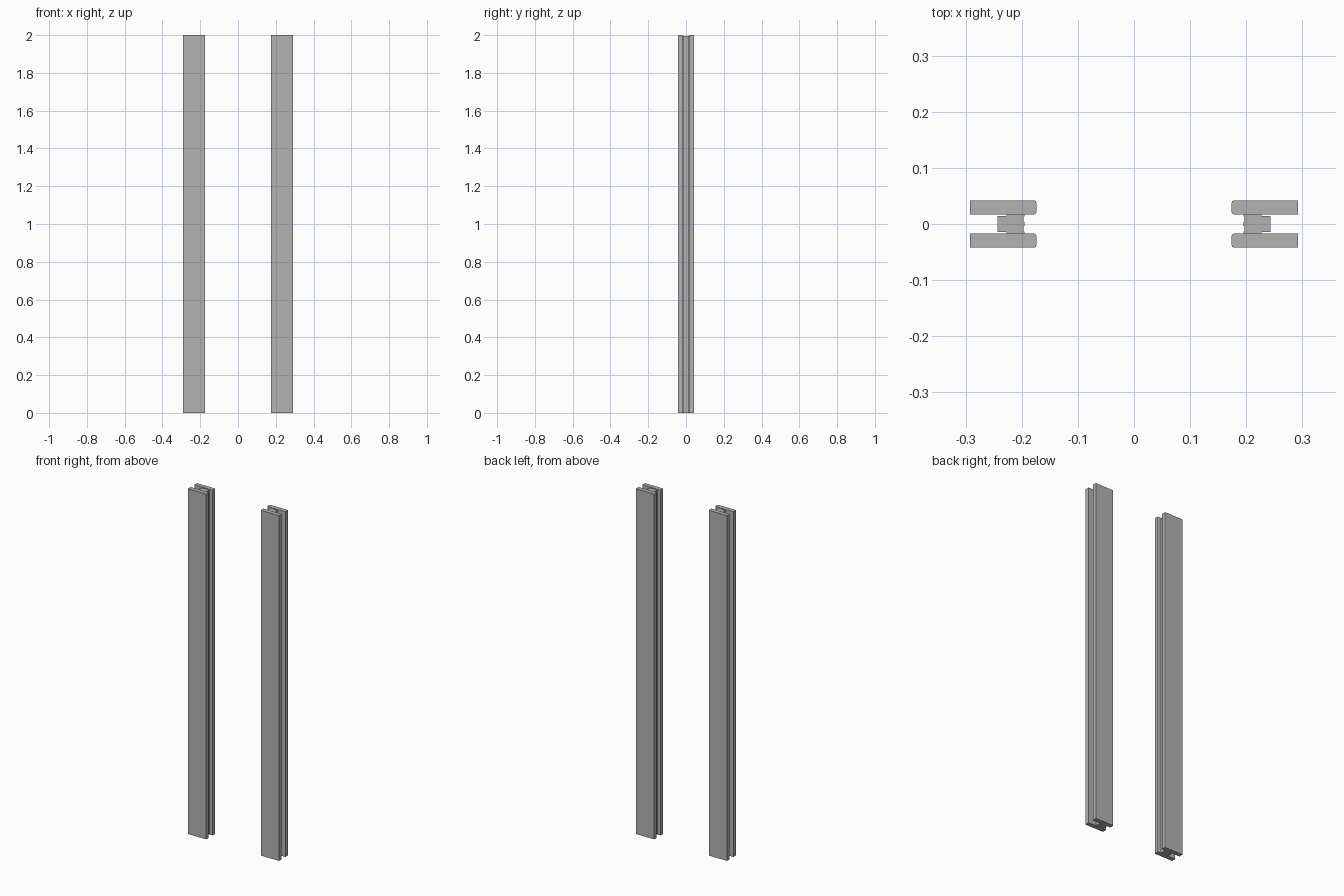
import bpy
import bmesh

cube = bpy.data.objects.get("Cube")
if cube:
    bpy.data.objects.remove(cube, do_unlink=True)

HEIGHT = 2.0
CORE_TOP = 1.995


def make_material(name, color):
    mat = bpy.data.materials.new(name)
    mat.use_nodes = True
    mat.diffuse_color = color
    node = next(n for n in mat.node_tree.nodes if n.type == 'BSDF_PRINCIPLED')
    node.inputs["Base Color"].default_value = color
    return mat


grey = make_material("plain grey", (0.45, 0.45, 0.45, 1))


def extrude_profile(name, points, top):
    """Raise a flat outline into a straight upright bar."""
    bm = bmesh.new()
    face = bm.faces.new([bm.verts.new((x, y, 0)) for x, y in points])
    raised = bmesh.ops.extrude_face_region(bm, geom=[face])["geom"]
    verts = [v for v in raised if isinstance(v, bmesh.types.BMVert)]
    bmesh.ops.translate(bm, verts=verts, vec=(0, 0, top))
    bmesh.ops.recalc_face_normals(bm, faces=bm.faces[:])
    mesh = bpy.data.meshes.new(name)
    bm.to_mesh(mesh)
    bm.free()
    mesh.materials.append(grey)
    obj = bpy.data.objects.new(name, mesh)
    bpy.context.collection.objects.link(obj)
    return obj


def rectangle(x0, x1, y0, y1):
    return [(x0, y0), (x1, y0), (x1, y1), (x0, y1)]


def plank_outline(x0, x1, y0, y1, r=0.004):
    """Rectangle with eased corners on the opening side."""
    k = r * 0.3
    return [(x1, y0), (x1, y1), (x0 + r, y1), (x0 + k, y1 - k), (x0, y1 - r),
            (x0, y0 + r), (x0 + k, y0 + k), (x0 + r, y0)]


# Core outline: two grooves in the opening face, narrower tongue behind
half = [(0.195, 0.004), (0.209, 0.004), (0.209, 0.013), (0.195, 0.013),
        (0.195, 0.017), (0.227, 0.017), (0.227, 0.0145), (0.243, 0.0145)]
core = half + [(x, -y) for x, y in reversed(half)]

for side, s in (("left", 1), ("right", -1)):
    def flip(points):
        return [(s * x, y) for x, y in points]

    # Front and back facing boards
    for place, y0, y1 in (("front", -0.042, -0.017), ("back", 0.017, 0.042)):
        extrude_profile(f"{side}_{place}_board",
                        flip(plank_outline(0.174, 0.292, y0, y1)), HEIGHT)

    # Grooved core between the boards
    extrude_profile(f"{side}_core", flip(core), CORE_TOP)

    # Seal strips set in the grooves
    for place, y0, y1 in (("front", -0.013, -0.004), ("back", 0.004, 0.013)):
        extrude_profile(f"{side}_{place}_seal",
                        flip(rectangle(0.197, 0.209, y0, y1)), CORE_TOP)
